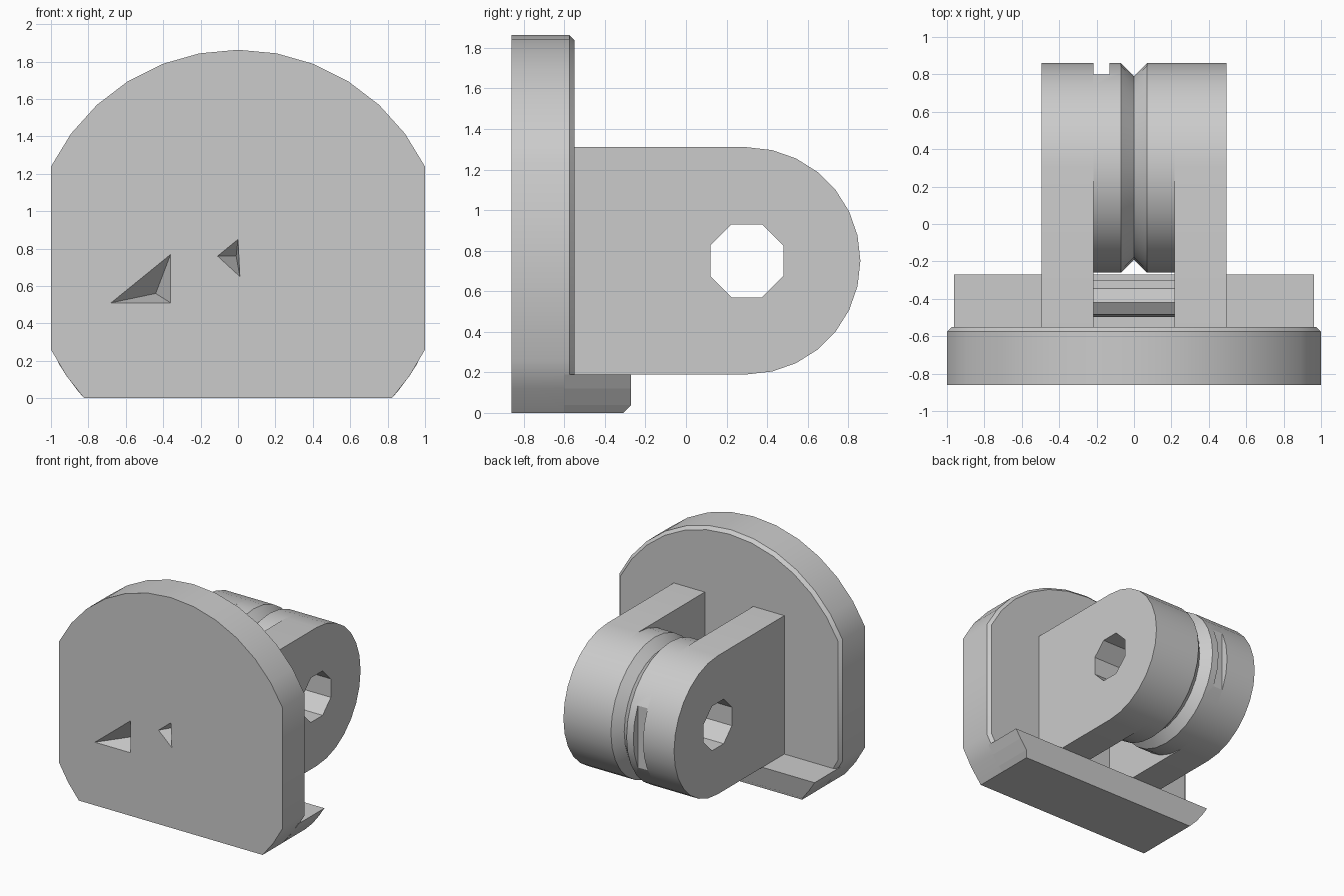
import bpy, bmesh, math
from mathutils import Vector

cube = bpy.data.objects.get("Cube")
if cube:
    bpy.data.objects.remove(cube, do_unlink=True)

grey = bpy.data.materials.new("plain grey")
grey.use_nodes = True
COLOUR = (0.6, 0.6, 0.6, 1)
grey.diffuse_color = COLOUR
grey.node_tree.nodes["Principled BSDF"].inputs["Base Color"].default_value = COLOUR

AXLE_Y, AXLE_Z, WHEEL_R = 0.3, 0.75, 0.56
PLATE_R = 1.113


def finish(name, bm):
    bmesh.ops.recalc_face_normals(bm, faces=bm.faces)
    mesh = bpy.data.meshes.new(name)
    bm.to_mesh(mesh)
    bm.free()
    mesh.materials.append(grey)
    obj = bpy.data.objects.new(name, mesh)
    bpy.context.collection.objects.link(obj)
    return obj


def prism(name, points, start, end):
    """Extrude a closed outline of 3D points from start to end offsets."""
    bm = bmesh.new()
    a, b = Vector(start), Vector(end)
    face = bm.faces.new([bm.verts.new(Vector(p) + a) for p in points])
    grown = bmesh.ops.extrude_face_region(bm, geom=[face])["geom"]
    moved = [v for v in grown if isinstance(v, bmesh.types.BMVert)]
    bmesh.ops.translate(bm, verts=moved, vec=b - a)
    return finish(name, bm)


def ring(y, z, radius, sides, turn=0.0):
    """Circle outline facing sideways."""
    steps = [turn + math.tau * i / sides for i in range(sides)]
    return [(0, y + radius * math.cos(t), z + radius * math.sin(t)) for t in steps]


def select_only(obj):
    bpy.ops.object.select_all(action='DESELECT')
    obj.select_set(True)
    bpy.context.view_layer.objects.active = obj


def cut(obj, cutter):
    mod = obj.modifiers.new("cut", 'BOOLEAN')
    mod.operation, mod.object, mod.solver = 'DIFFERENCE', cutter, 'EXACT'
    select_only(obj)
    bpy.ops.object.modifier_apply(modifier=mod.name)
    bpy.data.objects.remove(cutter, do_unlink=True)


def bore(obj):
    hole = ring(AXLE_Y, AXLE_Z, 0.195, 8, math.pi / 8)
    cut(obj, prism("bore_cutter", hole, (-1, 0, 0), (1, 0, 0)))


def smooth(obj):
    select_only(obj)
    bpy.ops.object.shade_smooth_by_angle(angle=math.radians(32))


def arc_x(z):
    return math.sqrt(PLATE_R ** 2 - (z - AXLE_Z) ** 2)


# Mounting plate: a disc trimmed flat at both sides and the bottom
top_angle = math.acos(1 / PLATE_R)
arc = [top_angle + (math.pi - 2 * top_angle) * i / 12 for i in range(13)]
outline = [(PLATE_R * math.cos(t), 0, AXLE_Z + PLATE_R * math.sin(t)) for t in arc]
corner = [(1, 0, 0.26), (arc_x(0.12), 0, 0.12), (arc_x(0), 0, 0)]
outline += [(-x, y, z) for x, y, z in corner] + corner[::-1]
plate = prism("mounting_plate", outline, (0, -0.86, 0), (0, -0.55, 0))

# Soft chamfer round the back rim of the plate
bm = bmesh.new()
bm.from_mesh(plate.data)
rim = [e for e in bm.edges if all(v.co.y > -0.6 and v.co.z > 0.1 for v in e.verts)]
bmesh.ops.bevel(bm, geom=rim, offset=0.025, segments=1, affect='EDGES')
bm.to_mesh(plate.data)
bm.free()


# Small three-sided pits in the front face
def pit(corners, tip):
    bm = bmesh.new()
    base = [bm.verts.new((x, -0.861, z)) for x, z in corners]
    apex = bm.verts.new(tip)
    bm.faces.new(base)
    for i in range(3):
        bm.faces.new((base[i], base[(i + 1) % 3], apex))
    cut(plate, finish("pit_cutter", bm))


pit([(-0.36, 0.77), (-0.68, 0.51), (-0.36, 0.51)], (-0.44, -0.7, 0.56))
pit([(0, 0.85), (-0.11, 0.76), (0.01, 0.65)], (-0.01, -0.7, 0.76))
smooth(plate)

# Foot ledge following the plate outline, with a chamfered lower back edge
half = [(arc_x(z), 0, z) for z in (0.19, 0.12, 0.04, 0)]
ledge_outline = half + [(-x, y, z) for x, y, z in reversed(half)]
ledge = prism("foot_ledge", ledge_outline, (0, -0.6, 0), (0, -0.27, 0))
for v in ledge.data.vertices:
    if v.co.y > -0.3 and v.co.z < 0.03:
        v.co.y = -0.31

# Two side arms with rounded ends, bored for the axle
sweep = [math.pi * (i / 14 - 0.5) for i in range(15)]
arm_outline = [(0, AXLE_Y + WHEEL_R * math.cos(t), AXLE_Z + WHEEL_R * math.sin(t))
               for t in sweep]
arm_outline += [(0, -0.56, AXLE_Z + WHEEL_R), (0, -0.56, AXLE_Z - WHEEL_R)]
for side, name in ((1, "left_arm"), (-1, "right_arm")):
    arm = prism(name, arm_outline, (side * 0.217, 0, 0), (side * 0.495, 0, 0))
    bore(arm)
    smooth(arm)

# Pulley wheel with a V groove, lathed from its rim profile
profile = [(-0.22, WHEEL_R), (-0.07, WHEEL_R), (0, 0.49), (0.07, WHEEL_R), (0.22, WHEEL_R)]
bm = bmesh.new()
loops = []
for x, radius in profile:
    loops.append([bm.verts.new((x, y, z)) for _, y, z in ring(AXLE_Y, AXLE_Z, radius, 28)])
for a, b in zip(loops, loops[1:]):
    for i in range(len(a)):
        j = (i + 1) % len(a)
        bm.faces.new((a[i], a[j], b[j], b[i]))
bm.faces.new(loops[0])
bm.faces.new(loops[-1])
wheel = finish("pulley_wheel", bm)
bore(wheel)

# Shallow slot in the back of the wheel beside one arm
slot = [(0, 0.8, 0.3), (0, 1, 0.3), (0, 1, 1.2), (0, 0.8, 1.2)]
cut(wheel, prism("slot_cutter", slot, (-0.3, 0, 0), (-0.13, 0, 0)))
smooth(wheel)

# Cross pin between the arms
prism("cross_pin", ring(-0.4, 0.86, 0.1, 8, 0.2), (-0.3, 0, 0), (0.3, 0, 0))
